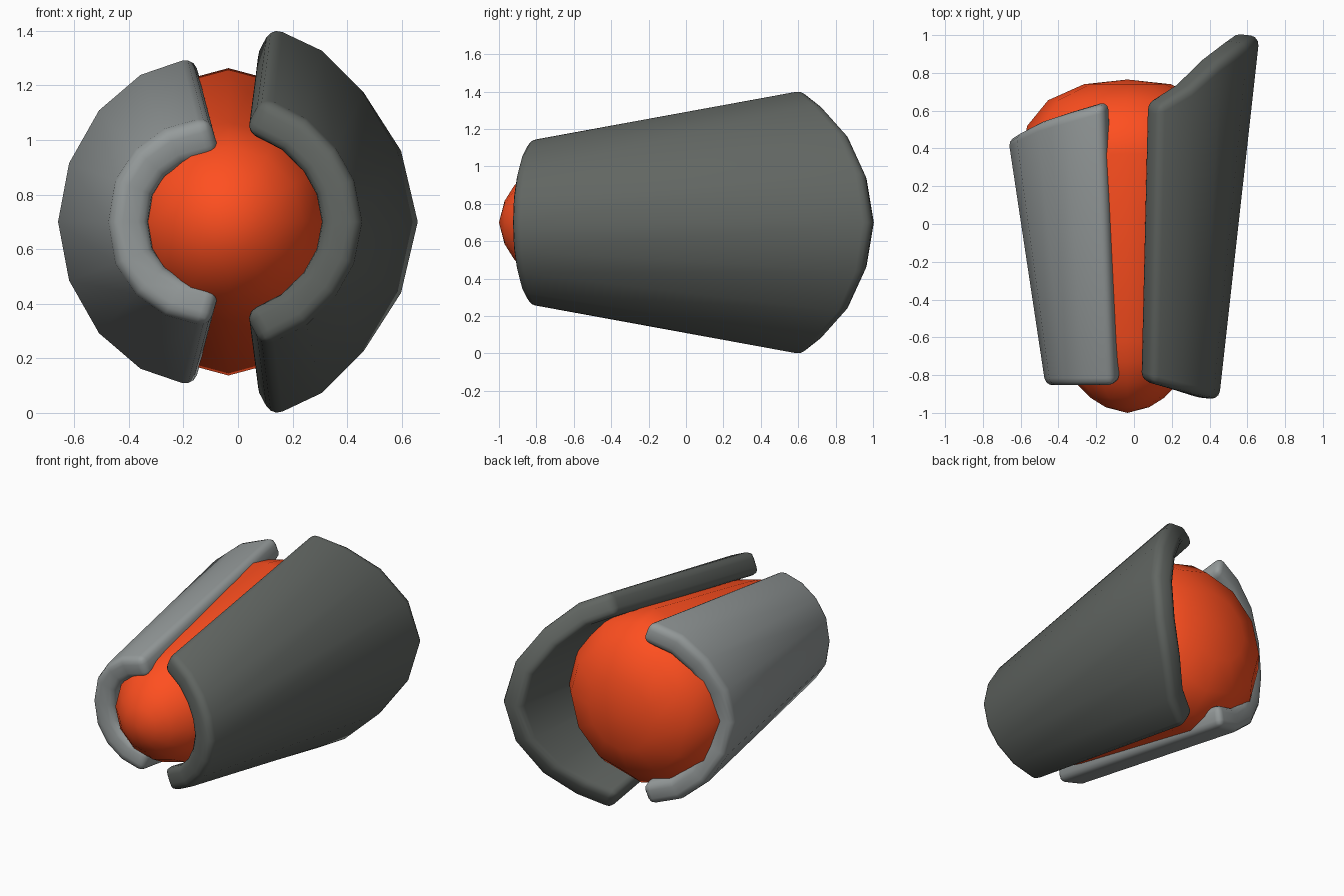
import bpy, bmesh, math

if "Cube" in bpy.data.objects:
    bpy.data.objects.remove(bpy.data.objects["Cube"])

Z0 = 0.7  # height of the shared axis


def finish(bm, name, colour):
    me = bpy.data.meshes.new(name)
    bm.to_mesh(me)
    bm.free()
    ob = bpy.data.objects.new(name, me)
    bpy.context.collection.objects.link(ob)
    for p in me.polygons:
        p.use_smooth = True
    mat = bpy.data.materials.new(name + "_colour")
    mat.diffuse_color = (*colour, 1)
    mat.use_nodes = True
    mat.node_tree.nodes["Principled BSDF"].inputs["Base Color"].default_value = mat.diffuse_color
    me.materials.append(mat)
    return ob


def shell(name, front, back, side, thickness, colour):
    """Half-cone wall from outer rim points (x, y, height above axis), mirrored in z."""
    bm = bmesh.new()
    rows = []
    for rim in (front, back):
        full = [(x, y, -h) for x, y, h in reversed(rim[1:])] + list(rim)
        rows.append([bm.verts.new((x, y, Z0 + h)) for x, y, h in full])
    a, b = rows
    for i in range(len(a) - 1):
        f = bm.faces.new((a[i], a[i + 1], b[i + 1], b[i]))
        f.normal_update()
        if f.normal.x * side < 0:
            f.normal_flip()
    ob = finish(bm, name, colour)
    so = ob.modifiers.new("thickness", "SOLIDIFY")
    so.thickness = thickness
    so.offset = -1
    so.use_even_offset = True
    be = ob.modifiers.new("rounded_rims", "BEVEL")
    be.width = 0.045
    be.segments = 3
    be.limit_method = "ANGLE"
    be.angle_limit = math.radians(55)
    return ob


# Large dark right shell
shell("right_shell",
      [(.45, -.93, 0), (.42, -.925, .15), (.355, -.91, .265), (.25, -.885, .37), (.09, -.845, .452)],
      [(.664, .993, 0), (.602, .955, .263), (.463, .86, .48), (.308, .725, .635), (.125, .62, .722)],
      1, .145, (.12, .132, .122))

# Smaller grey left shell
shell("left_shell",
      [(-.468, -.86, 0), (-.443, -.86, .15), (-.37, -.86, .26), (-.265, -.86, .335), (-.105, -.86, .38)],
      [(-.666, .455, 0), (-.625, .48, .217), (-.514, .535, .413), (-.36, .58, .545), (-.165, .635, .612)],
      -1, .145, (.30, .325, .325))

# Orange tapered capsule core, 12 sides
profile = [(.115, -.97), (.195, -.92), (.275, -.84), (.335, -.73), (.365, -.62),
           (.563, .37), (.53, .52), (.42, .655), (.23, .74)]
N, CX = 12, -.035
bm = bmesh.new()
rings = [[bm.verts.new((CX + r * math.cos(2 * math.pi * i / N), y,
                        Z0 + r * math.sin(2 * math.pi * i / N))) for i in range(N)]
         for r, y in profile]
tips = [bm.verts.new((CX, y, Z0)) for y in (-1.0, .765)]
for i in range(N):
    j = (i + 1) % N
    for p, q in zip(rings, rings[1:]):
        bm.faces.new((p[i], p[j], q[j], q[i]))
    bm.faces.new((tips[0], rings[0][j], rings[0][i]))
    bm.faces.new((tips[1], rings[-1][i], rings[-1][j]))
bmesh.ops.recalc_face_normals(bm, faces=bm.faces)
finish(bm, "core", (1.0, .078, .014))
